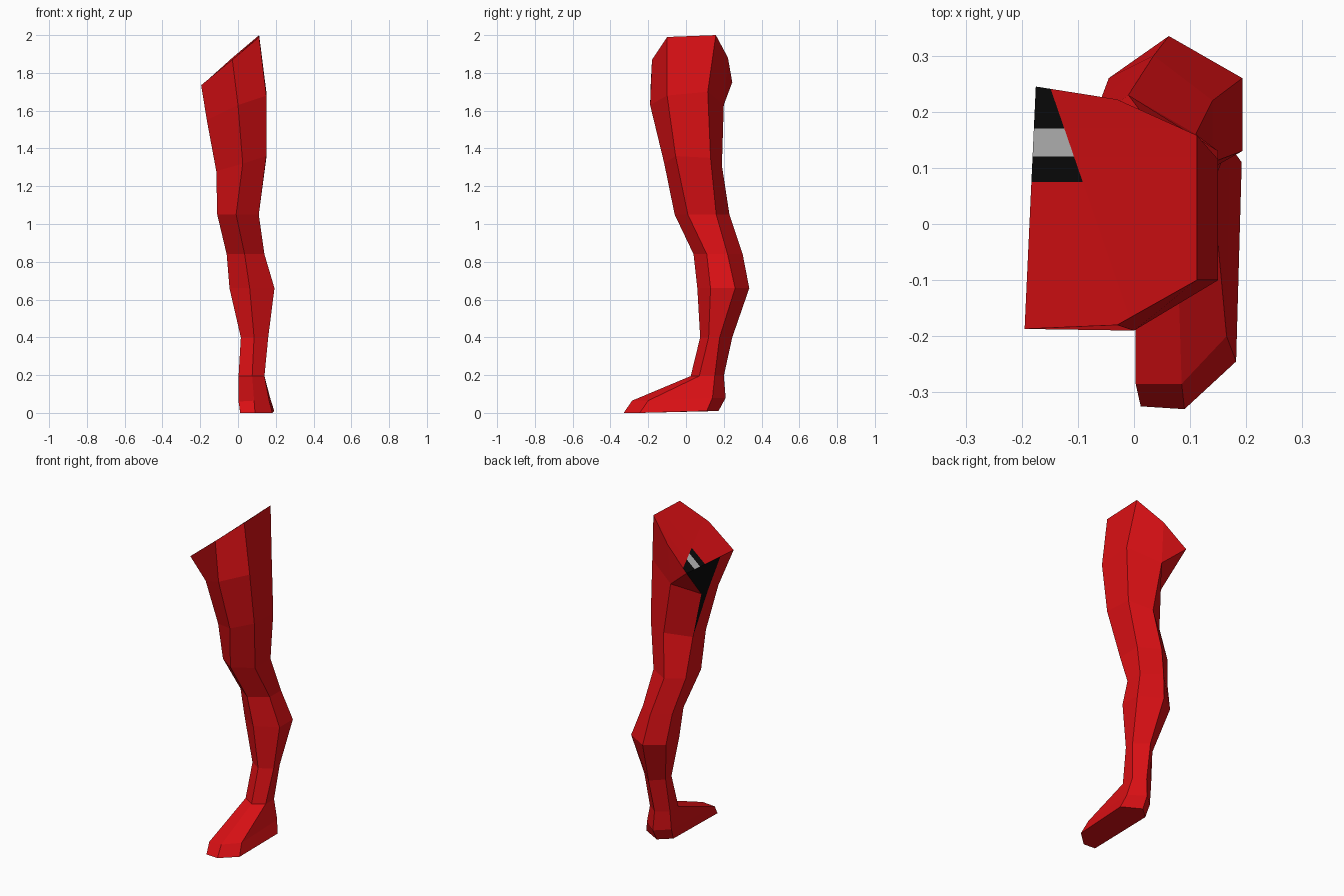
import bpy, bmesh
from mathutils import Vector

if "Cube" in bpy.data.objects:
    bpy.data.objects.remove(bpy.data.objects["Cube"])


def material(name, rgb):
    m = bpy.data.materials.new(name)
    m.diffuse_color = (*rgb, 1)
    m.use_nodes = True
    m.node_tree.nodes["Principled BSDF"].inputs["Base Color"].default_value = m.diffuse_color
    return m


# Ring order: front, outer front, outer back, back, inner back, inner front
# Slanted hip rim and thigh
thigh = [
    [(-.03, -.18, 1.87), (.112, -.1, 1.99), (.112, .158, 2), (-.03, .222, 1.88), (-.175, .245, 1.75), (-.195, -.187, 1.735)],
    [(0, -.19, 1.63), (.15, -.1, 1.68), (.15, .115, 1.7), (-.035, .2, 1.63), (-.14, .05, 1.54), (-.165, -.08, 1.55)],
    [(.025, -.115, 1.32), (.15, -.055, 1.36), (.15, .13, 1.35), (.02, .19, 1.31), (-.11, .09, 1.28), (-.115, -.03, 1.28)],
]


# Regular ring: height, inner/middle/outer x, then the four y values front to back
def ring(z, xi, xm, xo, yf, yof, yob, yb):
    return [(xm, yf, z), (xo, yof, z), (xo, yob, z), (xm, yb, z), (xi, yob, z), (xi, yof, z)]


# Knee, calf and ankle
shin = [
    ring(1.05, -.11, -.01, .11, -.06, .01, .16, .23),
    ring(.84, -.06, .035, .14, .04, .11, .22, .30),
    ring(.66, -.045, .062, .193, .06, .13, .26, .335),
    ring(.40, .015, .085, .16, .075, .12, .178, .245),
    ring(.195, .003, .075, .14, .025, .07, .152, .2),
]

# Foot: instep and toe ridge, then sole
foot = [
    [(.085, -.285, .065), (.165, -.2, .065), (.17, .14, .08), (.08, .21, .08), (.002, .14, .08), (.003, -.285, .06)],
    [(.09, -.33, 0), (.182, -.245, 0), (.192, .11, .01), (.08, .172, .01), (.01, .11, .01), (.012, -.325, 0)],
]

bm = bmesh.new()
rings = [[bm.verts.new(p) for p in r] for r in thigh + shin + foot]
RED, BLACK, GREY = 0, 1, 2
for k, (a, b) in enumerate(zip(rings, rings[1:])):
    for i in range(6):
        j = (i + 1) % 6
        if k == 0 and i == 3:      # fold under the seat
            bm.faces.new((a[i], b[i], a[j]))
            bm.faces.new((b[i], b[j], a[j]))
            continue
        f = bm.faces.new((a[i], b[i], b[j], a[j]))
        if k < 2 and i == 4:       # inner thigh, to be cut for the dark patch
            f.material_index = BLACK
bm.faces.new(rings[0]).material_index = GREY
bm.faces.new(rings[-1])


def cut(index, point, normal):
    faces = [f for f in bm.faces if f.material_index == index]
    edges = {e for f in faces for e in f.edges}
    verts = {v for f in faces for v in f.verts}
    bmesh.ops.bisect_plane(bm, geom=faces + list(edges) + list(verts), dist=1e-4,
                           plane_co=point, plane_no=normal)


# Dark patch edges on the inner thigh and on the hip rim
p_in, n_in = Vector((0, -.066, 1.74)), Vector((0, .46, .156))
p_cap, n_cap = Vector((-.1, .1, 0)), Vector((-.145, -.05, 0))
cut(BLACK, p_in, n_in)
cut(GREY, p_cap, n_cap)
for y in (.075, .12, .17):
    cut(GREY, (0, y, 0), (0, 1, 0))
for f in bm.faces:
    c = f.calc_center_median()
    if f.material_index == BLACK:
        f.material_index = BLACK if (c - p_in).dot(n_in) > 0 else RED
    elif f.material_index == GREY:
        if (c - p_cap).dot(n_cap) < 0 or c.y < .075:
            f.material_index = RED
        else:
            f.material_index = GREY if .12 < c.y < .17 else BLACK

bmesh.ops.recalc_face_normals(bm, faces=bm.faces[:])
mesh = bpy.data.meshes.new("leg")
bm.to_mesh(mesh)
bm.free()
for m in (material("red", (.70, .005, .007)), material("black", (.003, .003, .003)),
          material("light grey", (.5, .5, .5))):
    mesh.materials.append(m)
leg = bpy.data.objects.new("leg", mesh)
bpy.context.collection.objects.link(leg)
